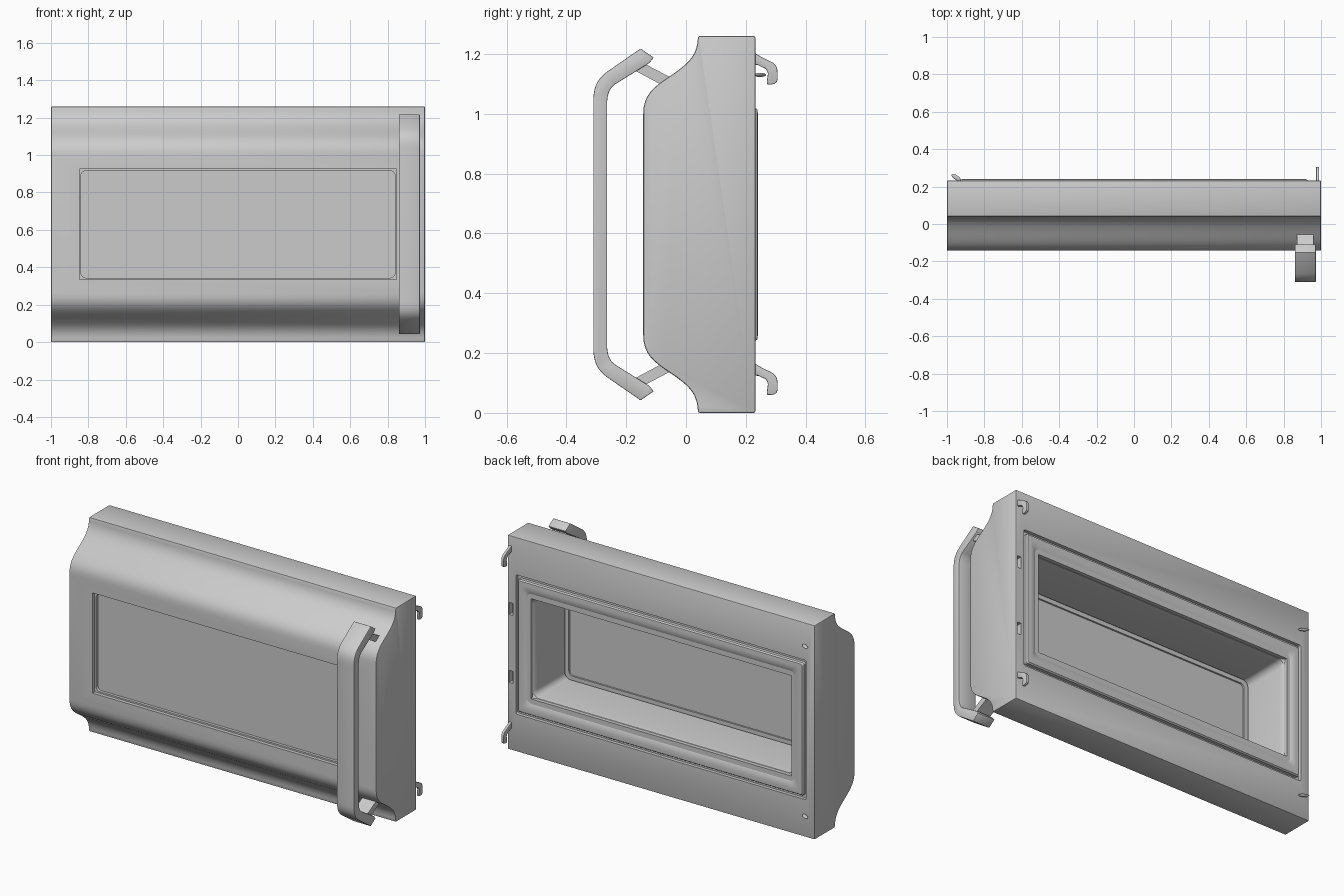
import bpy, bmesh, math
from mathutils import Vector
from mathutils.geometry import interpolate_bezier

if "Cube" in bpy.data.objects:
    bpy.data.objects.remove(bpy.data.objects["Cube"])

MID = 0.63   # height of the horizontal mirror line
grey = bpy.data.materials.new("warm_grey")
grey.use_nodes = True
GREY = (0.6, 0.6, 0.6, 1)
grey.diffuse_color = GREY
grey.node_tree.nodes["Principled BSDF"].inputs["Base Color"].default_value = GREY


def finish(name, bm, bevel=0.0):
    bmesh.ops.recalc_face_normals(bm, faces=bm.faces)
    me = bpy.data.meshes.new(name)
    bm.to_mesh(me)
    bm.free()
    me.materials.append(grey)
    ob = bpy.data.objects.new(name, me)
    bpy.context.collection.objects.link(ob)
    if bevel:
        mod = ob.modifiers.new("soft_edges", 'BEVEL')
        mod.width, mod.segments, mod.limit_method = bevel, 2, 'ANGLE'
        mod.angle_limit = math.radians(40)
        apply(ob)
    return ob


def select(ob):
    bpy.ops.object.select_all(action='DESELECT')
    ob.select_set(True)
    bpy.context.view_layer.objects.active = ob


def apply(ob):
    select(ob)
    for mod in list(ob.modifiers):
        bpy.ops.object.modifier_apply(modifier=mod.name)


def smooth(ob):
    select(ob)
    bpy.ops.object.shade_smooth_by_angle(angle=math.radians(32))


def extrude_yz(name, pts, x0, x1, bevel=0.0):
    """Side profile given as (y, z), extruded along x."""
    bm = bmesh.new()
    face = bm.faces.new([bm.verts.new((x0, y, z)) for y, z in pts])
    ext = bmesh.ops.extrude_face_region(bm, geom=[face])
    verts = [v for v in ext["geom"] if isinstance(v, bmesh.types.BMVert)]
    bmesh.ops.translate(bm, verts=verts, vec=(x1 - x0, 0, 0))
    return finish(name, bm, bevel)


def box(name, x, y, z):
    return extrude_yz(name, [(y[0], z[0]), (y[1], z[0]), (y[1], z[1]), (y[0], z[1])], *x)


def ring_frame(name, sections):
    """Closed frame swept through rounded rectangles (half_x, half_z, radius, y)."""
    bm = bmesh.new()
    loops = []
    for hx, hz, r, y in sections:
        loop = []
        for q, (sx, sz) in enumerate([(1, 1), (-1, 1), (-1, -1), (1, -1)]):
            for k in range(7):
                a = math.pi / 2 * (q + k / 6)
                loop.append(bm.verts.new((sx * (hx - r) + r * math.cos(a), y,
                                          MID + sz * (hz - r) + r * math.sin(a))))
        loops.append(loop)
    n = len(loops[0])
    for i, a in enumerate(loops):
        b = loops[(i + 1) % len(loops)]
        for k in range(n):
            bm.faces.new((a[k], a[(k + 1) % n], b[(k + 1) % n], b[k]))
    return finish(name, bm)


def cut(ob, cutter):
    mod = ob.modifiers.new("cut", 'BOOLEAN')
    mod.operation, mod.solver, mod.object = 'DIFFERENCE', 'EXACT', cutter
    apply(ob)
    bpy.data.objects.remove(cutter)


def curve(a, b, c, d, n=10):
    return [tuple(p) for p in interpolate_bezier(*[Vector(q) for q in (a, b, c, d)], n)]


def mirrored(upper):
    return upper + [(y, 2 * MID - z) for y, z in reversed(upper)]


# Door body with an S-shaped step above and below
step = curve((.04, 1.26), (.04, 1.19), (0, 1.165), (-.04, 1.135))
step += curve((-.04, 1.135), (-.10, 1.095), (-.143, 1.07), (-.143, 1.0))[1:]
body = extrude_yz("door_body", mirrored([(.232, 1.26)] + step), -1, 1, 0.006)

# Window opening, seal groove and latch slots
cut(body, box("window_cutter", (-.848, .848), (-.5, .5), (MID - .295, MID + .295)))
cut(body, ring_frame("groove_cutter", [(.945, .41, .01, .3), (.945, .41, .01, .212),
                                       (.915, .38, .01, .212), (.915, .38, .01, .3)]))
for z in (.43, .83):
    cut(body, box("slot_cutter", (.965, .99), (.2, .3), (z - .035, z + .035)))
smooth(body)

# Rolled seal around the back of the opening, with its tunnel sleeve
smooth(ring_frame("back_seal", [
    (.93, .39, .012, .205), (.93, .39, .012, .231), (.924, .384, .012, .239),
    (.90, .36, .02, .241), (.88, .337, .025, .238), (.86, .311, .03, .226),
    (.846, .293, .035, .208), (.84, .288, .035, .18), (.84, .288, .035, -.075),
    (.85, .297, .035, -.075), (.85, .297, .035, .205)]))

# Window pane and the thin rims that hold it
box("window_pane", (-.849, .849), (-.105, -.095), (MID - .296, MID + .296))
for name, y0, y1, w in (("front_rim", -.122, -.104, .01), ("back_rim", -.096, -.085, .026)):
    smooth(ring_frame(name, [(.849, .296, .004, y0), (.849, .296, .004, y1),
                             (.849 - w, .296 - w, .025, y1), (.849 - w, .296 - w, .025, y0)]))

# Handle bar bent back at both ends
outer = [(-.152, 1.218)] + curve((-.265, 1.14), (-.297, 1.115), (-.31, 1.09), (-.31, 1.04))
inner = [(-.108, 1.188), (-.122, 1.17)]
inner += curve((-.238, 1.098), (-.255, 1.085), (-.264, 1.065), (-.264, 1.03))
bar = mirrored(outer) + list(reversed(mirrored(inner)))
smooth(extrude_yz("handle_bar", bar, .86, .972, 0.003))

# Handle posts, upper and lower
post = [(-.168, 1.143), (-.06, 1.085), (-.03, 1.11), (-.136, 1.166)]
for name, pts in (("upper_post", post), ("lower_post", [(y, 2 * MID - z) for y, z in post])):
    extrude_yz("handle_" + name, pts, .872, .96)

# Latch hooks on the back
hook = [(.22, 1.165), (.22, 1.21)] + curve((.235, 1.2), (.28, 1.172), (.305, 1.175), (.306, 1.14))
hook += curve((.306, 1.115), (.306, 1.10), (.29, 1.096), (.272, 1.098), 5)
hook += [(.27, 1.105), (.274, 1.135), (.268, 1.15), (.24, 1.163)]
for name, drop in (("upper", 0), ("lower", 1.038)):
    smooth(extrude_yz(name + "_latch_hook", [(y, z - drop) for y, z in hook], .974, .99, 0.003))

# Small slanted pegs on the hinge side
for name, z in (("upper", 1.13), ("lower", .13)):
    bm = bmesh.new()
    bmesh.ops.create_uvsphere(bm, u_segments=16, v_segments=8, radius=1)
    for v in bm.verts:
        a, b = v.co.x * .03, v.co.y * .012
        c, s = math.cos(-.6), math.sin(-.6)
        v.co = (-.95 + a * c - b * s, .248 + a * s + b * c, z + v.co.z * .007)
    smooth(finish(name + "_hinge_peg", bm))
